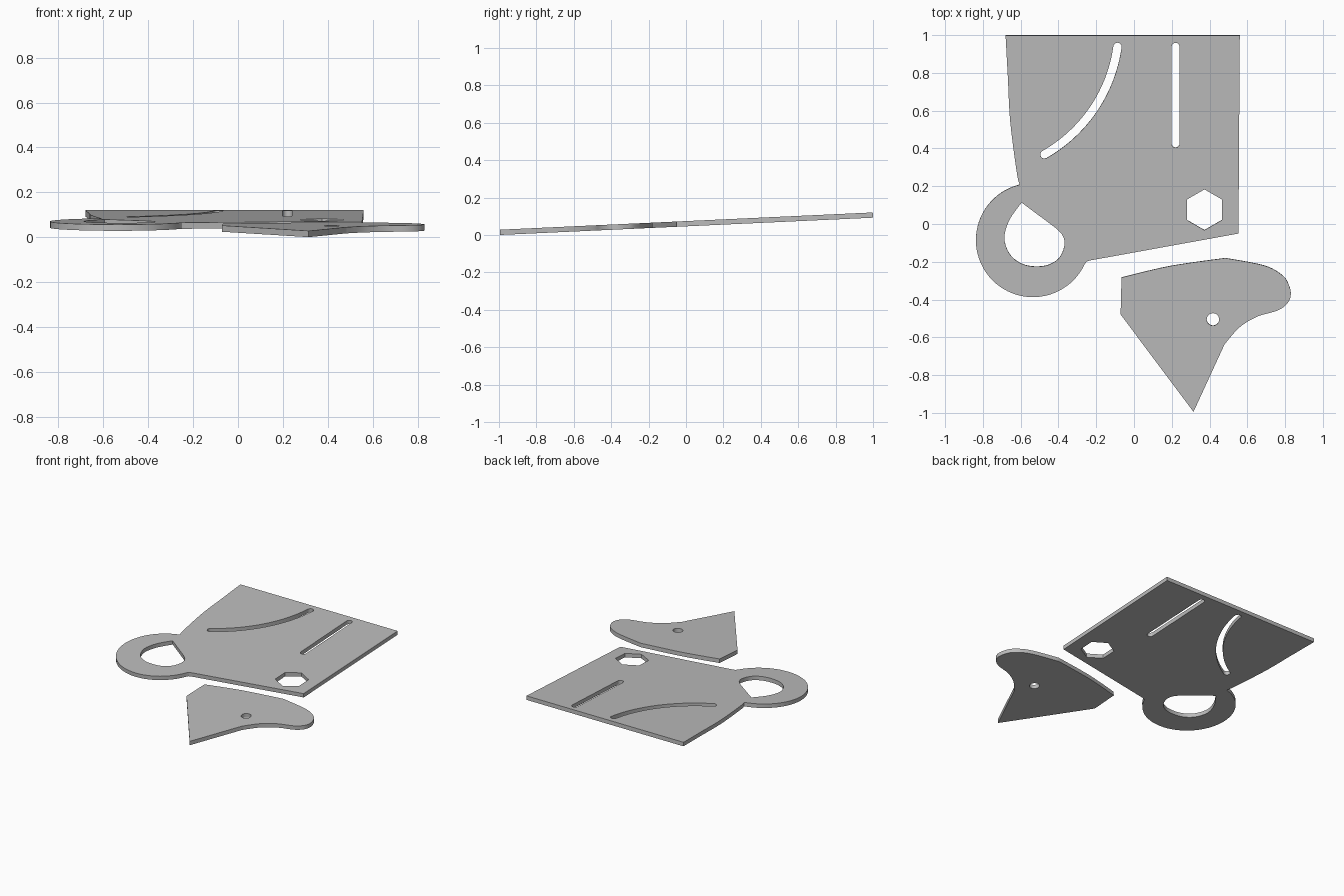
import bpy
import bmesh
from math import atan, cos, pi, radians, sin
from mathutils import Matrix, Vector

cube = bpy.data.objects.get("Cube")
if cube:
    bpy.data.objects.remove(cube)

THICK = 0.028
TILT = atan(0.0925 / 2)

grey = bpy.data.materials.new("plain grey")
grey.use_nodes = True
colour = (0.5, 0.5, 0.5, 1)
grey.diffuse_color = colour
grey.node_tree.nodes["Principled BSDF"].inputs["Base Color"].default_value = colour


def arc(cx, cy, r, start, end, steps=24):
    """Points on a circular arc, angles in degrees."""
    angles = [radians(start + (end - start) * i / steps) for i in range(steps + 1)]
    return [(cx + r * cos(a), cy + r * sin(a)) for a in angles]


def circle(cx, cy, r, sides, turn=0):
    return arc(cx, cy, r, turn, turn + 360, sides)[:-1]


def smooth(points, steps=6):
    """Soft curve through the points, ends included."""
    p = [Vector(q) for q in points]
    p = [p[0]] + p + [p[-1]]
    out = []
    for a, b, c, d in zip(p, p[1:], p[2:], p[3:]):
        for i in range(steps):
            t = i / steps
            out.append(0.5 * (2 * b + (c - a) * t + (2 * a - 5 * b + 4 * c - d) * t * t
                              + (3 * b - a - 3 * c + d) * t ** 3))
    return [tuple(q) for q in out] + [tuple(p[-1])]


def slot(path, half):
    """Round-ended slot around a centre line."""
    p = [Vector(q) for q in path]
    left, right = [], []
    for i, q in enumerate(p):
        d = (p[min(i + 1, len(p) - 1)] - p[max(i - 1, 0)]).normalized()
        n = Vector((-d.y, d.x)) * half
        left.append(q + n)
        right.append(q - n)

    def cap(centre, first):
        v = first - centre
        return [centre + Matrix.Rotation(-pi * k / 8, 2) @ v for k in range(1, 8)]
    return left + cap(p[-1], left[-1]) + right[::-1] + cap(p[0], right[0])


def plate(name, outline, holes):
    """Flat sheet with openings, tilted up towards the back."""
    data = bpy.data.curves.new(name + "_profile", "CURVE")
    data.dimensions = "2D"
    data.fill_mode = "BOTH"
    data.extrude = THICK / 2
    for loop in [outline] + holes:
        spline = data.splines.new("POLY")
        spline.points.add(len(loop) - 1)
        for point, q in zip(spline.points, loop):
            point.co = (q[0], q[1], 0, 1)
        spline.use_cyclic_u = True
    profile = bpy.data.objects.new(name + "_profile", data)
    bpy.context.collection.objects.link(profile)
    bpy.context.view_layer.update()
    graph = bpy.context.evaluated_depsgraph_get()
    mesh = bpy.data.meshes.new_from_object(profile.evaluated_get(graph))
    bpy.data.objects.remove(profile)

    bm = bmesh.new()
    bm.from_mesh(mesh)
    bmesh.ops.remove_doubles(bm, verts=bm.verts, dist=0.0001)
    bmesh.ops.recalc_face_normals(bm, faces=bm.faces)
    lift = Matrix.Translation((0, 0, 0.0465 + THICK / 2))
    bmesh.ops.transform(bm, matrix=lift @ Matrix.Rotation(TILT, 4, "X"), verts=bm.verts)
    bm.to_mesh(mesh)
    bm.free()

    mesh.materials.clear()
    mesh.materials.append(grey)
    obj = bpy.data.objects.new(name, mesh)
    bpy.context.collection.objects.link(obj)
    bpy.ops.object.select_all(action="DESELECT")
    obj.select_set(True)
    bpy.context.view_layer.objects.active = obj
    bpy.ops.object.shade_smooth_by_angle(angle=radians(25))
    return obj


# Large plate with a ring-shaped lug at its front right corner
left_edge = smooth([(-0.605, 0.21), (-0.62, 0.27), (-0.655, 0.54), (-0.668, 0.78), (-0.68, 1)])
main_outline = ([(0.56, 1), (0.553, -0.05), (-0.235, -0.193), (-0.25, -0.198)]
                + arc(-0.535, -0.085, 0.302, -25, -256, 48) + left_edge)

# Openings of the large plate
teardrop = smooth([(-0.595, 0.114), (-0.655, 0.03), (-0.685, -0.055), (-0.677, -0.12),
                   (-0.643, -0.177), (-0.585, -0.214), (-0.515, -0.225), (-0.447, -0.214),
                   (-0.393, -0.175), (-0.368, -0.11), (-0.378, -0.06), (-0.41, -0.024)])
hexagon = circle(0.373, 0.076, 0.108, 6, 30)
straight_slot = slot([(0.22, 0.94), (0.22, 0.426)], 0.021)
curved_slot = slot(arc(-0.861, 1.047, 0.781, -7.9, -60.3), 0.022)
plate("main_plate", main_outline, [teardrop, hexagon, straight_slot, curved_slot])

# Small pointed plate with a rounded nose and a pin hole
nose = smooth([(0.479, -0.638), (0.558, -0.548), (0.653, -0.49), (0.76, -0.458), (0.812, -0.42),
               (0.83, -0.375), (0.82, -0.323), (0.786, -0.272), (0.69, -0.22), (0.484, -0.18)])
top_edge = smooth([(0.484, -0.18), (0.188, -0.223), (-0.066, -0.283)])
plate("pointed_plate", [(-0.071, -0.479), (0.315, -0.995)] + nose + top_edge[1:],
      [circle(0.418, -0.505, 0.033, 24)])
